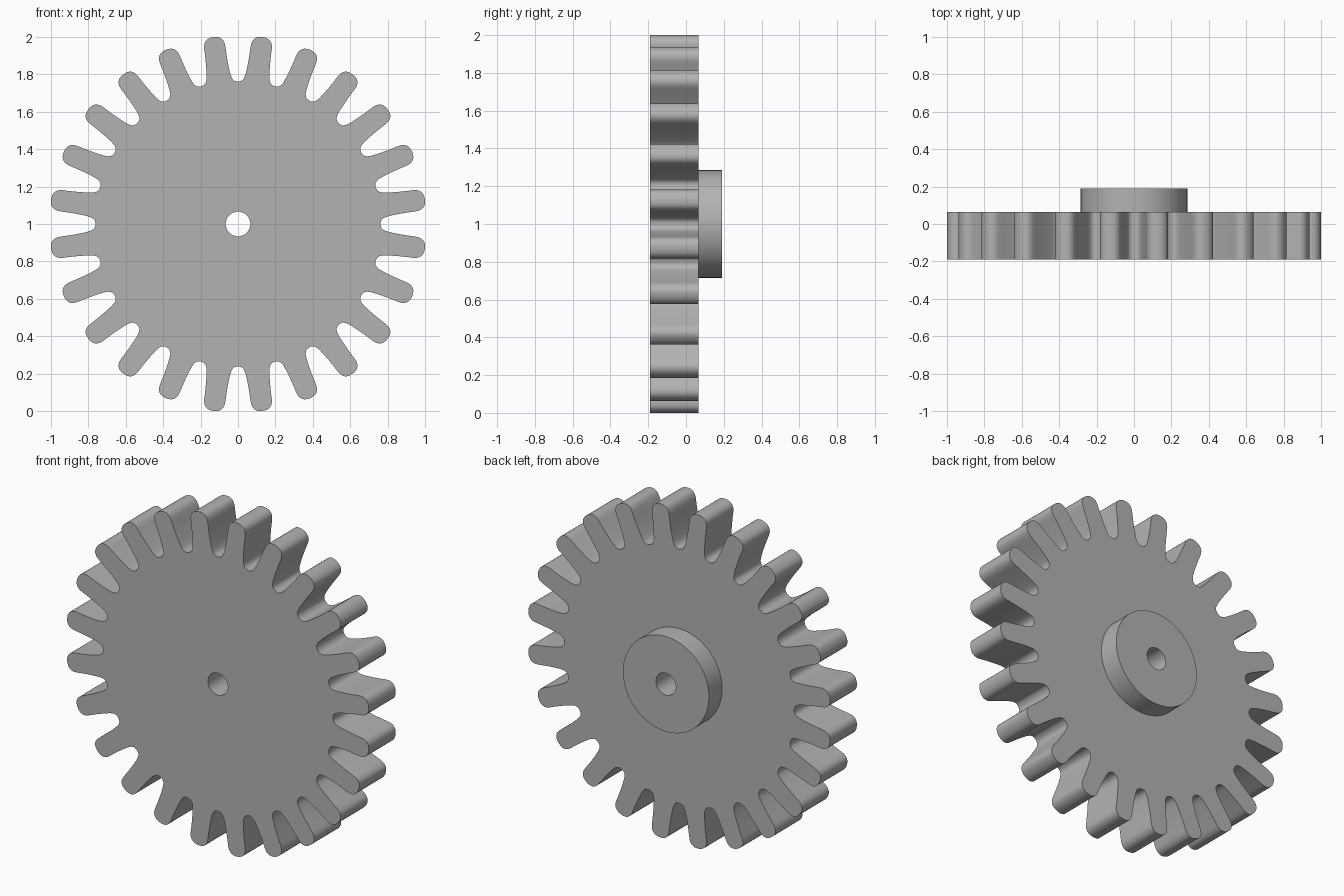
import bpy
import bmesh
import math
from mathutils import Vector
from mathutils.geometry import interpolate_bezier

cube = bpy.data.objects.get("Cube")
if cube:
    bpy.data.objects.remove(cube, do_unlink=True)

TEETH = 24
PITCH = 2 * math.pi / TEETH
FRONT, BACK, HUB_BACK = -0.19, 0.065, 0.19
BORE_R, HUB_R = 0.066, 0.285

steel = bpy.data.materials.new("grey_metal")
steel.use_nodes = True
grey = (0.45, 0.45, 0.45, 1)
steel.diffuse_color = grey
steel.node_tree.nodes["Principled BSDF"].inputs["Base Color"].default_value = grey


def circle(radius, count):
    return [Vector((radius * math.cos(2 * math.pi * i / count),
                    radius * math.sin(2 * math.pi * i / count))) for i in range(count)]


def tooth_flank():
    """Half a tooth from tip centre to valley centre: x is radial, y is sideways."""
    half = PITCH / 2
    valley = Vector((0.762 * math.cos(half), 0.762 * math.sin(half)))
    along = Vector((math.sin(half), -math.cos(half)))
    spans = [
        ((1.008, 0), (1.008, 0.038), (0.988, 0.057), (0.95, 0.057), 9),
        ((0.95, 0.057), (0.90, 0.057), (0.86, 0.058), (0.81, 0.063), 8),
        ((0.81, 0.063), (0.775, 0.067), valley + along * 0.026, valley, 9),
    ]
    points = []
    for a, h1, h2, b, n in spans:
        knots = [Vector((p[0], p[1], 0)) for p in (a, h1, h2, b)]
        points += [p.xy for p in interpolate_bezier(*knots, n)][:-1]
    return points + [valley]


def gear_outline():
    flank = tooth_flank()
    mirrored = [Vector((p.x, -p.y)) for p in reversed(flank[1:-1])]
    tooth = mirrored + flank
    outline = []
    for i in range(TEETH):
        a = (i + 0.5) * PITCH
        c, s = math.cos(a), math.sin(a)
        outline += [Vector((p.x * c - p.y * s, p.x * s + p.y * c)) for p in tooth]
    return outline


def bored_plate(name, outline, y0, y1, front_cap=True):
    """Extrude an outline along y, with the shaft bore cut through it."""
    bm = bmesh.new()
    rims = {y0: [], y1: []}
    for loop in (outline, circle(BORE_R, 48)):
        rings = []
        for y in (y0, y1):
            ring = [bm.verts.new((p.x, y, p.y + 1)) for p in loop]
            rings.append(ring)
            n = len(ring)
            rims[y] += [bm.edges.new((ring[i], ring[(i + 1) % n])) for i in range(n)]
        a, b = rings
        for i in range(n):
            j = (i + 1) % n
            bm.faces.new((a[i], a[j], b[j], b[i]))
    for y in (y0, y1):
        if y == y1 or front_cap:
            bmesh.ops.triangle_fill(bm, edges=rims[y], use_beauty=True,
                                    normal=(0, -1 if y == y0 else 1, 0))
    bmesh.ops.recalc_face_normals(bm, faces=bm.faces)
    if not front_cap:
        # An open shell still needs its back face to point backwards
        back = max(bm.faces, key=lambda f: f.calc_center_median().y)
        if back.normal.y < 0:
            bmesh.ops.reverse_faces(bm, faces=bm.faces)
    mesh = bpy.data.meshes.new(name)
    bm.to_mesh(mesh)
    bm.free()
    mesh.materials.append(steel)
    obj = bpy.data.objects.new(name, mesh)
    bpy.context.collection.objects.link(obj)
    bpy.ops.object.select_all(action="DESELECT")
    obj.select_set(True)
    bpy.context.view_layer.objects.active = obj
    bpy.ops.object.shade_smooth_by_angle(angle=math.radians(35))
    return obj


# Toothed wheel, then the raised hub on its back
bored_plate("gear_wheel", gear_outline(), FRONT, BACK)
bored_plate("hub", circle(HUB_R, 96), BACK, HUB_BACK, front_cap=False)
